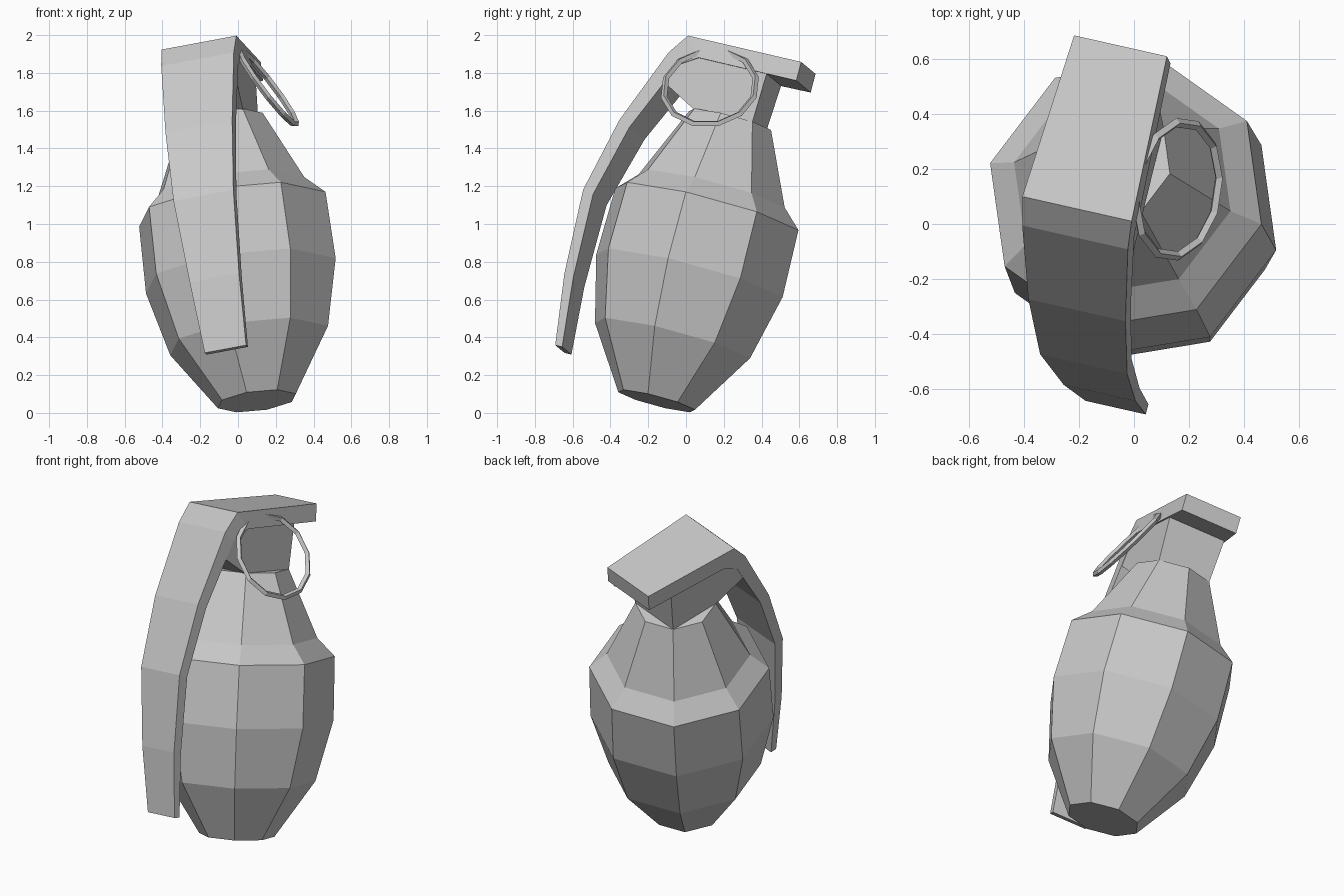
import bpy, bmesh, math
from mathutils import Matrix, Vector

cube = bpy.data.objects.get("Cube")
if cube:
    bpy.data.objects.remove(cube, do_unlink=True)

# One grey metal for every part
metal = bpy.data.materials.new("grey_metal")
metal.use_nodes = True
GREY = (0.58, 0.58, 0.58, 1)
metal.diffuse_color = GREY
metal.node_tree.nodes["Principled BSDF"].inputs["Base Color"].default_value = GREY

# Tilted frame shared by all parts: side across the lever, back away from it, axis up the body
axis = Vector((-0.123, 0.251, 0.96)).normalized()
side = Vector((0.955, -0.215, 0.178))
side = (side - axis * side.dot(axis)).normalized()
back = axis.cross(side)
frame = Matrix((side, back, axis)).transposed().to_4x4()
frame.translation = (0.1, -0.155, 0.063)


def finish(name, bm):
    bmesh.ops.recalc_face_normals(bm, faces=bm.faces)
    bm.transform(frame)
    mesh = bpy.data.meshes.new(name)
    bm.to_mesh(mesh)
    bm.free()
    mesh.materials.append(metal)
    obj = bpy.data.objects.new(name, mesh)
    bpy.context.collection.objects.link(obj)


def loft(name, rings, closed=False):
    """Skin a row of equal loops; cap the ends unless the row is closed."""
    bm = bmesh.new()
    loops = [[bm.verts.new(p) for p in ring] for ring in rings]
    pairs = list(zip(loops, loops[1:]))
    if closed:
        pairs.append((loops[-1], loops[0]))
    else:
        bm.faces.new(loops[0])
        bm.faces.new(loops[-1])
    for low, high in pairs:
        for i in range(len(low)):
            j = (i + 1) % len(low)
            bm.faces.new((low[i], low[j], high[j], high[i]))
    finish(name, bm)


def circle(radius, height, sides):
    steps = [math.tau * i / sides for i in range(sides)]
    return [(radius * math.cos(s), radius * math.sin(s), height) for s in steps]


# Eight-sided body with shoulder and neck: radius, height
body_profile = [(0.215, 0), (0.435, 0.333), (0.523, 0.69),
                (0.514, 1.057), (0.41, 1.158), (0.23, 1.546)]
loft("body", [circle(r, h, 8) for r, h in body_profile])

# Lever sections: half width, outer (back, height), inner (back, height)
lever_sections = [
    (0.176, (0.342, 1.913), (0.342, 1.81)),
    (0.207, (-0.286, 1.912), (-0.2, 1.81)),
    (0.2, (-0.367, 1.803), (-0.3, 1.75)),
    (0.184, (-0.539, 1.394), (-0.475, 1.37)),
    (0.165, (-0.639, 0.991), (-0.58, 0.98)),
    (0.136, (-0.63, 0.539), (-0.577, 0.525)),
    (0.114, (-0.585, 0.156), (-0.546, 0.155)),
]
loft("lever", [[(-w, *o), (w, *o), (w, *i), (-w, *i)] for w, o, i in lever_sections])

# Fuse head between neck and lever: half width, back, height
head_outline = [(0.163, -0.163, 1.54), (0.163, 0.163, 1.54), (0.178, 0.176, 1.82),
                (0.198, -0.2, 1.82), (0.197, -0.3, 1.76), (0.193, -0.355, 1.645)]
loft("fuse_head", [[(s * w, b, h) for w, b, h in head_outline] for s in (-1, 1)])

# Pull ring: twelve straight segments of diamond section, leaning on the head
lean = Vector((0.89, -0.04, 0.45)).to_track_quat("Z", "Y").to_matrix()
centre = Vector((0.292, -0.076, 1.657))
thick = 0.017
section = [(thick, 0), (0, thick), (-thick, 0), (0, -thick)]
ring_loops = []
for k in range(12):
    angle = math.tau * k / 12
    ring_loops.append([centre + lean @ Vector(((0.248 + r) * math.cos(angle),
                                               (0.248 + r) * math.sin(angle), z))
                       for r, z in section])
loft("pull_ring", ring_loops, closed=True)
